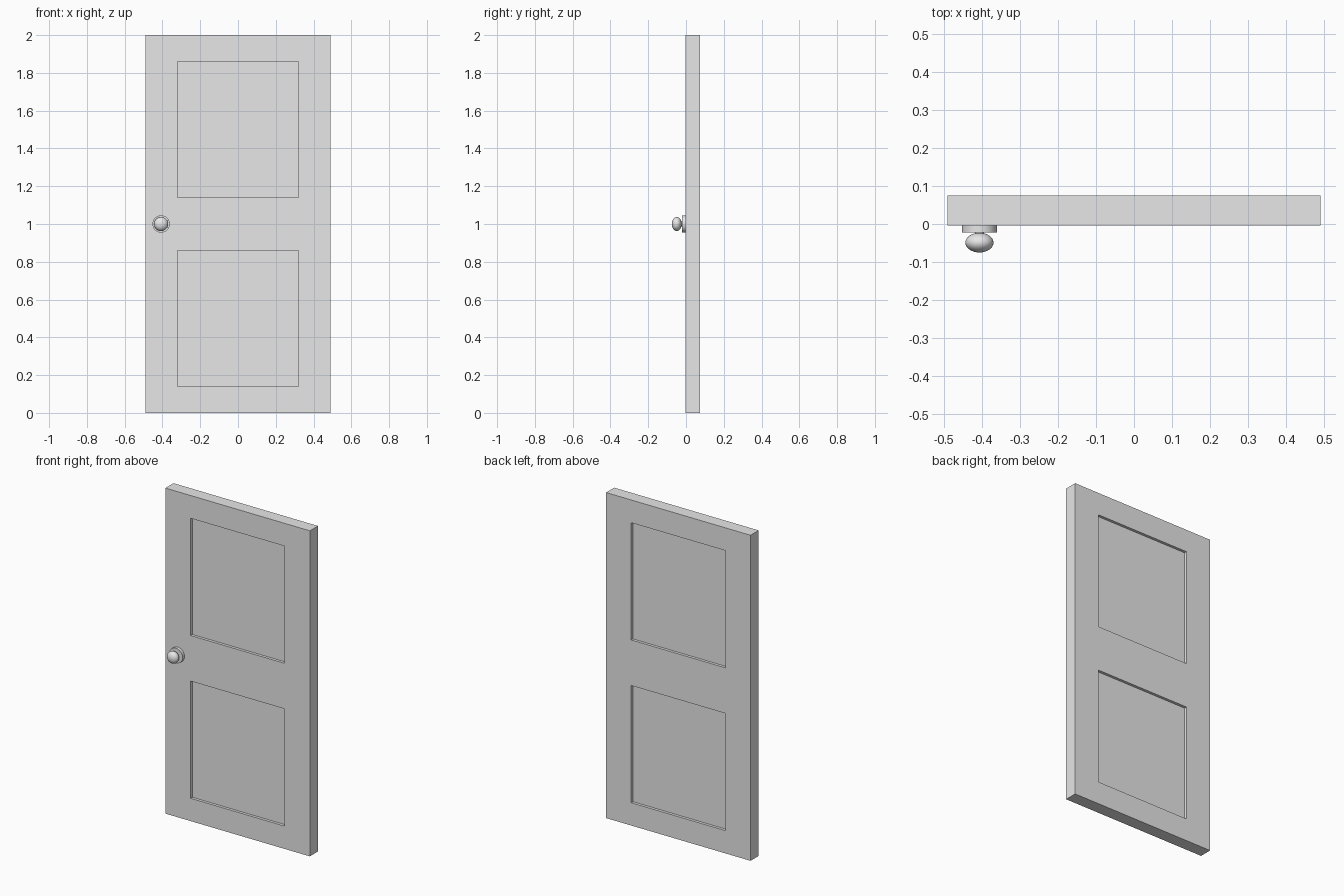
import bpy, bmesh, math
from mathutils import Vector, Matrix

if "Cube" in bpy.data.objects:
    bpy.data.objects.remove(bpy.data.objects["Cube"])

FRONT, BACK = -0.0035, 0.075      # door faces in y
HALF_W, HEIGHT = 0.491, 2.0
PANEL_X = 0.32                    # half width of the recessed panels
PANELS = [(0.14, 0.86), (1.14, 1.86)]
RECESS = 0.017
KNOB = (-0.407, 1.0)              # x, z of the knob axis

grey = bpy.data.materials.new("plain grey")
grey.diffuse_color = (0.8, 0.8, 0.8, 1)
grey.use_nodes = True
grey.node_tree.nodes["Principled BSDF"].inputs["Base Color"].default_value = grey.diffuse_color


def finish(bm, name):
    bmesh.ops.recalc_face_normals(bm, faces=bm.faces[:])
    me = bpy.data.meshes.new(name)
    bm.to_mesh(me)
    bm.free()
    me.materials.append(grey)
    ob = bpy.data.objects.new(name, me)
    bpy.context.collection.objects.link(ob)
    return ob


def smooth(ob):
    bpy.ops.object.select_all(action='DESELECT')
    ob.select_set(True)
    bpy.context.view_layer.objects.active = ob
    bpy.ops.object.shade_smooth_by_angle(angle=math.radians(40))


# door slab, cut along the panel borders
bm = bmesh.new()
bmesh.ops.create_cube(bm, size=1, matrix=Matrix.Translation((0, (FRONT + BACK) / 2, HEIGHT / 2))
                      @ Matrix.Diagonal((2 * HALF_W, BACK - FRONT, HEIGHT, 1)))
cuts = [((x, 0, 0), (1, 0, 0)) for x in (-PANEL_X, PANEL_X)]
cuts += [((0, 0, z), (0, 0, 1)) for pair in PANELS for z in pair]
for co, no in cuts:
    bmesh.ops.bisect_plane(bm, geom=bm.verts[:] + bm.edges[:] + bm.faces[:],
                           plane_co=co, plane_no=no)

# sunken panels on both sides
bm.normal_update()
panels = []
for f in bm.faces:
    c = f.calc_center_median()
    if abs(f.normal.y) > 0.9 and abs(c.x) < PANEL_X and any(a < c.z < b for a, b in PANELS):
        panels.append(f)
sunk = bmesh.ops.extrude_discrete_faces(bm, faces=panels)["faces"]
mid = (FRONT + BACK) / 2
for f in sunk:
    step = RECESS if f.calc_center_median().y < mid else -RECESS
    bmesh.ops.translate(bm, verts=f.verts[:], vec=Vector((0, step, 0)))
finish(bm, "door_slab")


def disc(name, radius, y0, y1, sides):
    """Cylinder along y on the knob axis."""
    bm = bmesh.new()
    m = Matrix.Translation((KNOB[0], (y0 + y1) / 2, KNOB[1])) @ Matrix.Rotation(math.pi / 2, 4, 'X')
    bmesh.ops.create_cone(bm, cap_ends=True, segments=sides, radius1=radius, radius2=radius,
                          depth=abs(y1 - y0), matrix=m)
    smooth(finish(bm, name))


# round back plate and short stem
disc("knob_plate", 0.046, FRONT, -0.022, 32)
disc("knob_stem", 0.012, -0.02, -0.04, 16)

# flattened ball handle
bm = bmesh.new()
bmesh.ops.create_uvsphere(bm, u_segments=32, v_segments=16, radius=1,
                          matrix=Matrix.Translation((KNOB[0], -0.049, KNOB[1]))
                          @ Matrix.Diagonal((0.037, 0.026, 0.037, 1))
                          @ Matrix.Rotation(math.pi / 2, 4, 'X'))
smooth(finish(bm, "knob_ball"))
